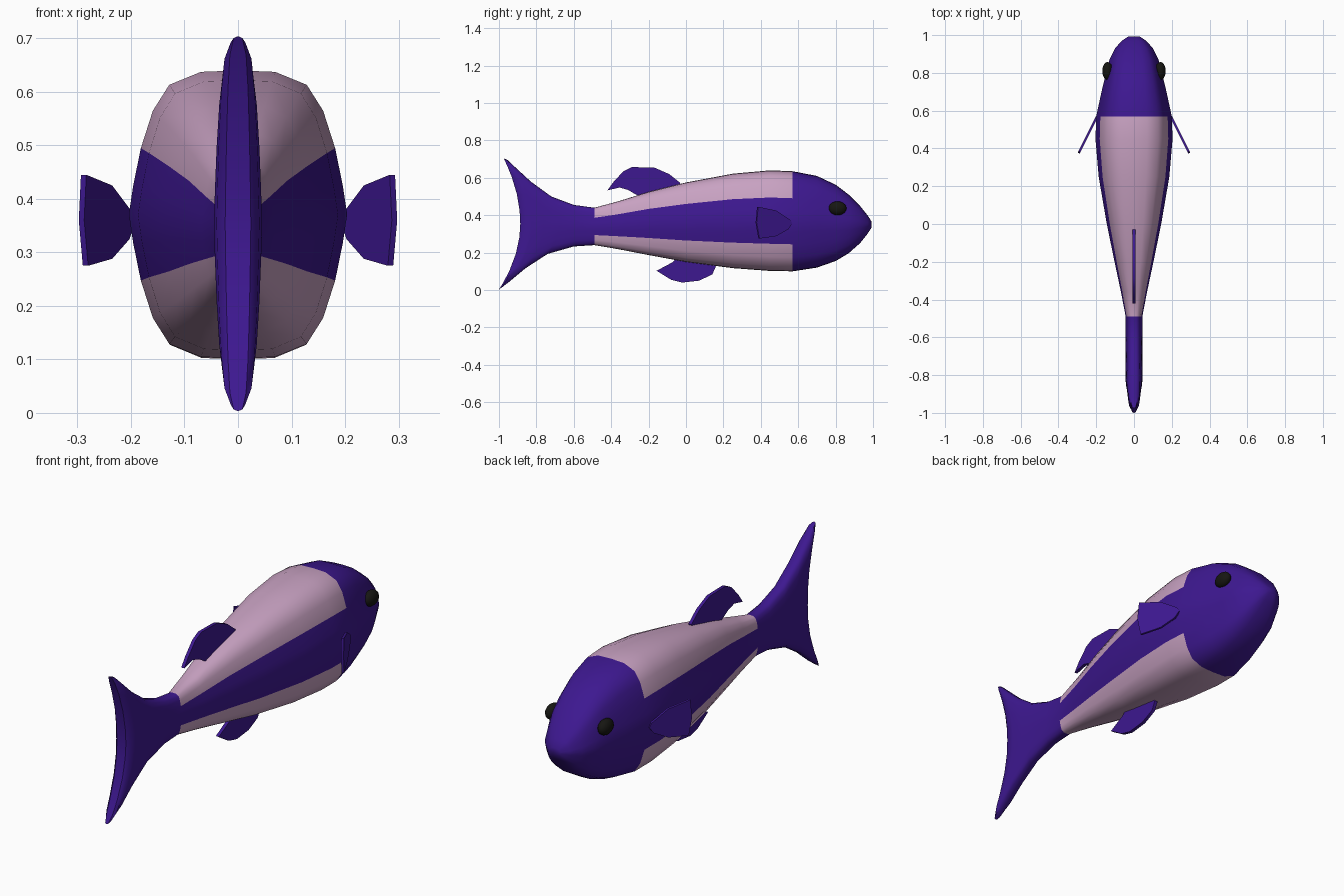
import bpy, bmesh
from mathutils import Vector

if "Cube" in bpy.data.objects:
    bpy.data.objects.remove(bpy.data.objects["Cube"])


def material(name, color):
    m = bpy.data.materials.new(name)
    m.diffuse_color = (*color, 1)
    m.use_nodes = True
    m.node_tree.nodes["Principled BSDF"].inputs["Base Color"].default_value = m.diffuse_color
    return m


PURPLE = material("purple", (0.047, 0.009, 0.28))
PINK = material("pink", (0.58, 0.36, 0.54))
BLACK = material("black", (0.008, 0.008, 0.006))


def finish(bm, name, mats, angle=0.7):
    bmesh.ops.recalc_face_normals(bm, faces=bm.faces[:])
    mesh = bpy.data.meshes.new(name)
    bm.to_mesh(mesh)
    bm.free()
    for m in mats:
        mesh.materials.append(m)
    ob = bpy.data.objects.new(name, mesh)
    bpy.context.collection.objects.link(ob)
    bpy.ops.object.select_all(action='DESELECT')
    ob.select_set(True)
    bpy.context.view_layer.objects.active = ob
    bpy.ops.object.shade_smooth_by_angle(angle=angle)
    return ob


# Half cross-section (width, height), top to bottom
upper = [(0.34, 0.99), (0.63, 0.90), (0.78, 0.72), (0.89, 0.46), (0.96, 0.2)]
half = [(0, 1)] + upper + [(1, 0)] + [(u, -v) for u, v in reversed(upper)] + [(0, -1)]
section = half + [(-u, v) for u, v in reversed(half[1:-1])]

# Body stations: y, top z, bottom z, half width
body = [
    (0.993, 0.365, 0.335, 0.03), (0.97, 0.40, 0.30, 0.065), (0.93, 0.45, 0.25, 0.10),
    (0.87, 0.51, 0.197, 0.13), (0.80, 0.563, 0.155, 0.148), (0.70, 0.61, 0.12, 0.172),
    (0.57, 0.635, 0.10, 0.20), (0.45, 0.64, 0.102, 0.204), (0.25, 0.622, 0.117, 0.187),
    (0.0, 0.575, 0.15, 0.144), (-0.2, 0.525, 0.187, 0.103), (-0.36, 0.475, 0.218, 0.069),
    (-0.49, 0.44, 0.24, 0.044),
]
# Tail stations: top y, top z, middle y, bottom y, bottom z, half width
tail = [
    (-0.60, 0.455, -0.58, -0.60, 0.233, 0.044), (-0.72, 0.50, -0.68, -0.74, 0.193, 0.044),
    (-0.83, 0.58, -0.76, -0.86, 0.115, 0.045), (-0.92, 0.663, -0.825, -0.95, 0.04, 0.045),
    (-0.955, 0.696, -0.868, -0.987, 0.012, 0.040), (-0.975, 0.704, -0.886, -1.0, 0.003, 0.024),
]
stations = [(y, zt, y, y, zb, w) for y, zt, zb, w in body] + tail

# Body and tail in one loft, with pink back and belly
bm = bmesh.new()
rings = []
for yt, zt, ym, yb, zb, w in stations:
    ring = []
    for u, v in section:
        y = ym + ((yt if v > 0 else yb) - ym) * v * v
        ring.append(bm.verts.new((u * w, y, (zt + zb) / 2 + v * (zt - zb) / 2)))
    rings.append(ring)
n = len(section)
for i in range(len(rings) - 1):
    a, b = rings[i], rings[i + 1]
    for j in range(n):
        k = (j + 1) % n
        f = bm.faces.new((a[j], a[k], b[k], b[j]))
        side = min(abs(section[j][0]), abs(section[k][0])) > 0.88
        f.material_index = int(6 <= i < len(body) - 1 and not side)
bm.faces.new(rings[0])
# Trailing edge of the tail closed side to side
end = rings[-1]
for j in range(len(half) - 1):
    quad = [end[j], end[j + 1], end[-(j + 1) % n], end[-j % n]]
    bm.faces.new(list(dict.fromkeys(quad)))
finish(bm, "body", [PURPLE, PINK])


def fin(name, outline, place, offset):
    """Thin plate from a (y, z) outline; place gives the 3D point."""
    bm = bmesh.new()
    d = Vector(offset)
    front = [bm.verts.new(Vector(place(y, z)) + d) for y, z in outline]
    back = [bm.verts.new(Vector(place(y, z)) - d) for y, z in outline]
    bm.faces.new(front)
    bm.faces.new(back[::-1])
    for i in range(len(outline)):
        k = (i + 1) % len(outline)
        bm.faces.new((front[i], back[i], back[k], front[k]))
    finish(bm, name, [PURPLE])


# Fins on the centre line
fin("dorsal_fin", [(-0.42, 0.533), (-0.39, 0.575), (-0.335, 0.635), (-0.29, 0.657),
                   (-0.17, 0.655), (-0.09, 0.62), (-0.03, 0.572), (-0.04, 0.53),
                   (-0.23, 0.49), (-0.27, 0.512), (-0.31, 0.535), (-0.355, 0.548)],
    lambda y, z: (0, y, z), (0.008, 0, 0))
fin("belly_fin", [(-0.157, 0.103), (-0.08, 0.055), (-0.02, 0.04), (0.07, 0.05),
                  (0.14, 0.083), (0.16, 0.125), (0.13, 0.16), (-0.04, 0.18),
                  (-0.075, 0.147)],
    lambda y, z: (0, y, z), (0.008, 0, 0))

# Side fins and eyes, mirrored
pectoral = [(0.383, 0.445), (0.48, 0.425), (0.555, 0.375), (0.565, 0.355),
            (0.545, 0.325), (0.48, 0.288), (0.39, 0.275), (0.375, 0.36)]
for s, label in ((1, "right"), (-1, "left")):
    fin("side_fin_" + label, pectoral,
        lambda y, z: (s * (0.2 + (0.56 - y) * 0.5), y, z), (s * 0.005, 0.003, 0))
    bm = bmesh.new()
    bmesh.ops.create_uvsphere(bm, u_segments=16, v_segments=10, radius=1)
    bmesh.ops.scale(bm, vec=(0.028, 0.048, 0.037), verts=bm.verts)
    bmesh.ops.translate(bm, vec=(s * 0.14, 0.81, 0.437), verts=bm.verts)
    finish(bm, "eye_" + label, [BLACK])
